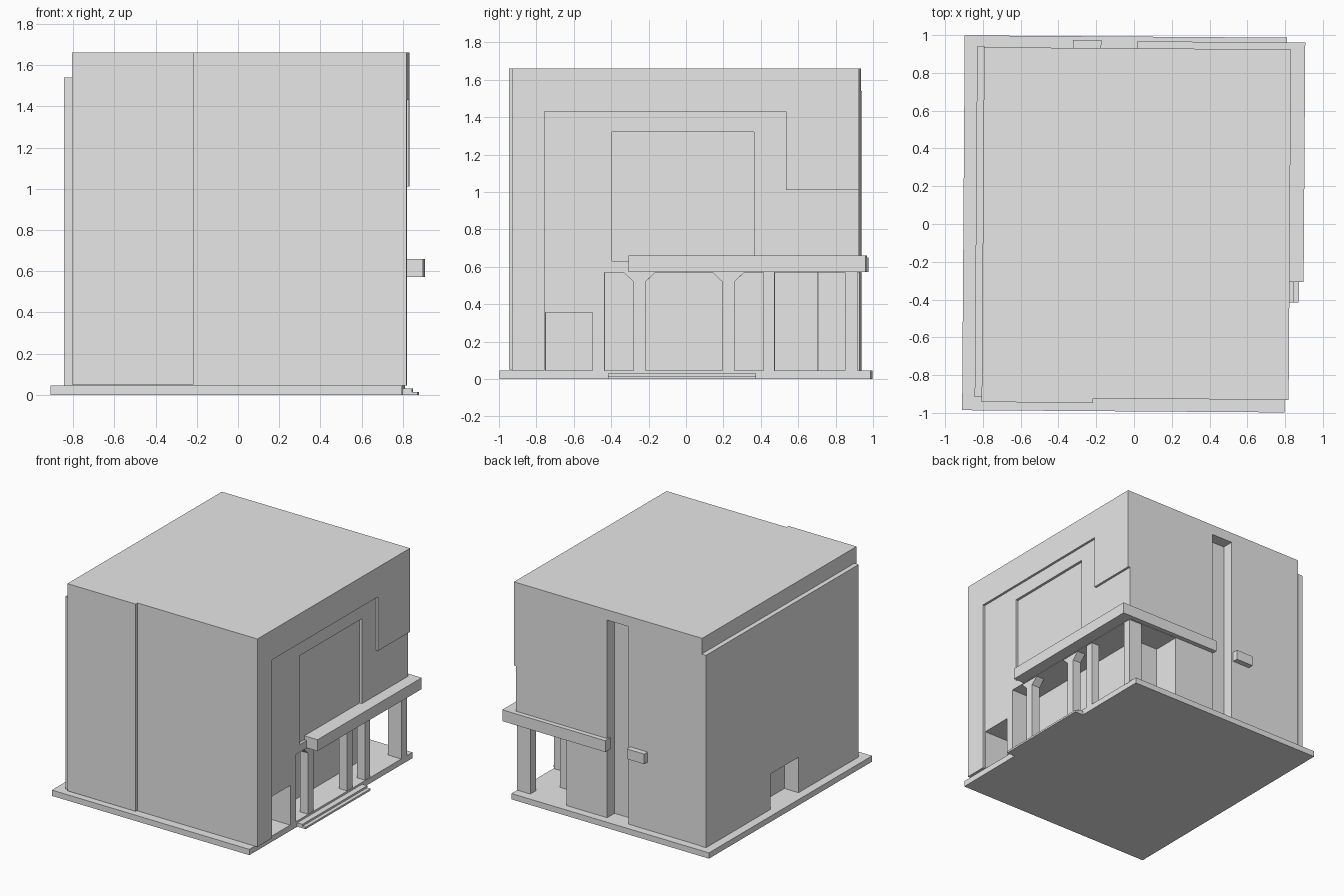
import bpy, bmesh, math
from mathutils import Matrix

cube = bpy.data.objects.get("Cube")
if cube:
    bpy.data.objects.remove(cube, do_unlink=True)

# One plain grey for the whole building
grey = bpy.data.materials.new("plain_grey")
grey.use_nodes = True
grey.diffuse_color = (0.8, 0.8, 0.8, 1)
grey.node_tree.nodes["Principled BSDF"].inputs["Base Color"].default_value = (0.8, 0.8, 0.8, 1)

SKEW = Matrix.Rotation(math.radians(-0.4), 4, 'Z')   # slight turn of the whole plan


def prism(name, profile, x0, x1):
    """Extrude a (y, z) profile from x0 to x1."""
    bm = bmesh.new()
    face = bm.faces.new([bm.verts.new((x0, y, z)) for y, z in profile])
    out = bmesh.ops.extrude_face_region(bm, geom=[face])
    moved = [g for g in out["geom"] if isinstance(g, bmesh.types.BMVert)]
    bmesh.ops.translate(bm, verts=moved, vec=(x1 - x0, 0, 0))
    bmesh.ops.recalc_face_normals(bm, faces=bm.faces)
    bm.transform(SKEW)
    mesh = bpy.data.meshes.new(name)
    bm.to_mesh(mesh)
    bm.free()
    mesh.materials.append(grey)
    obj = bpy.data.objects.new(name, mesh)
    bpy.context.collection.objects.link(obj)
    return obj


def box(name, x, y, z):
    return prism(name, [(y[0], z[0]), (y[1], z[0]), (y[1], z[1]), (y[0], z[1])], *x)


def carve(obj, cutters):
    """Cut every cutter out of obj and bake the result."""
    for c in cutters:
        c.hide_render = True
        mod = obj.modifiers.new("cut", 'BOOLEAN')
        mod.operation = 'DIFFERENCE'
        mod.solver = 'EXACT'
        mod.object = c
    bpy.context.view_layer.update()
    deps = bpy.context.evaluated_depsgraph_get()
    baked = bpy.data.meshes.new_from_object(obj.evaluated_get(deps))
    obj.modifiers.clear()
    obj.data = baked


# Ground slab and entrance steps
box("ground_slab", (-0.903, 0.803), (-0.992, 0.992), (0, 0.045))
box("lower_step", (0.78, 0.875), (-0.41, 0.38), (0, 0.015))
box("upper_step", (0.78, 0.847), (-0.41, 0.38), (0, 0.03))

# Main body and the thin layers on its left and front
body = box("main_body", (-0.8, 0.825), (-0.925, 0.93), (0.045, 1.66))
left_layer = box("left_wall_layer", (-0.837, -0.795), (-0.922, 0.935), (0.045, 1.54))
box("front_wall_layer", (-0.8, -0.21), (-0.948, -0.92), (0.05, 1.66))

# Stepped shallow recess of the right wall, window, porch, niche and back slot
left_door = box("left_door_cutter", (-1, -0.715), (-0.19, 0.15), (0, 0.32))
cutters = [
    prism("wall_recess_cutter", [(-0.75, 0), (1, 0), (1, 1.01), (0.54, 1.01),
                                 (0.54, 1.43), (-0.75, 1.43)], 0.807, 1),
    box("window_cutter", (0.787, 1.1), (-0.39, 0.37), (0.63, 1.32)),
    box("porch_cutter", (0.585, 1.1), (-0.43, 0.75), (-0.1, 0.57)),
    box("porch_corner_cutter", (0.37, 1.2), (0.71, 1.1), (-0.2, 0.57)),
    box("niche_cutter", (0.585, 1.3), (-0.745, -0.495), (-0.1, 0.355)),
    box("back_slot_cutter", (-0.165, 0.02), (0.84, 1.1), (-0.1, 1.58)),
    left_door,
]
carve(body, cutters)
carve(left_layer, [left_door])
for c in cutters:
    bpy.data.objects.remove(c, do_unlink=True)

# Canopy wrapping the right and back sides, and the small back ledge
box("canopy_right", (0.78, 0.9), (-0.3, 0.967), (0.572, 0.66))
box("canopy_back", (0.01, 0.78), (0.9, 0.967), (0.572, 0.66))
box("back_ledge", (-0.33, -0.18), (0.92, 0.973), (0.572, 0.65))

# Porch columns with flared heads
for side, yc in (("front", -0.243), ("back", 0.232)):
    half = [(0.032, 0.03), (0.032, 0.52), (0.087, 0.572)]
    profile = [(yc + w, z) for w, z in half] + [(yc - w, z) for w, z in reversed(half)]
    prism("flared_column_" + side, profile, 0.73, 0.8)
box("plain_column", (0.73, 0.8), (0.42, 0.48), (0.04, 0.572))
box("corner_column", (0.69, 0.805), (0.855, 0.922), (0.04, 0.572))
